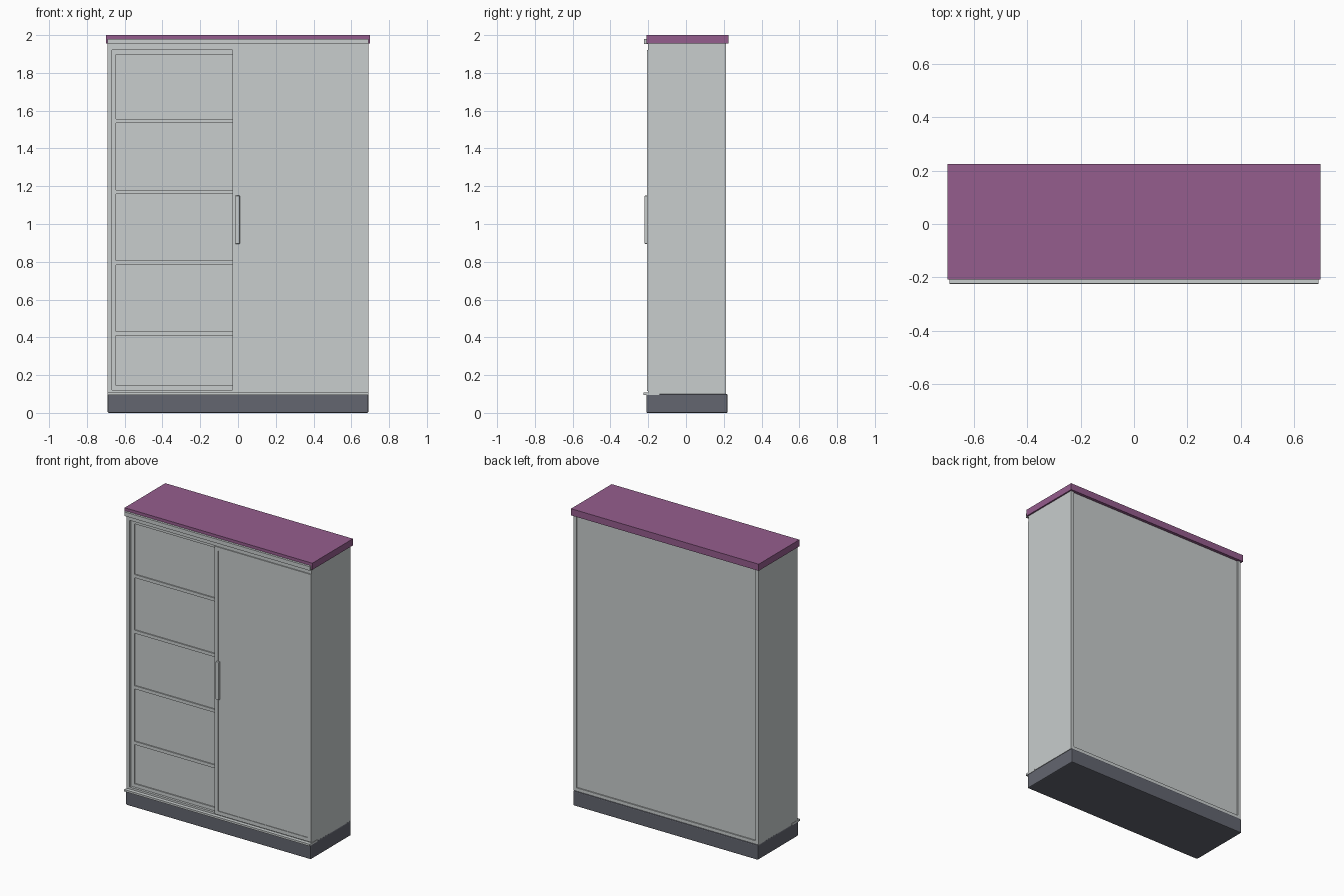
import bpy
import bmesh

cube = bpy.data.objects.get("Cube")
if cube:
    bpy.data.objects.remove(cube, do_unlink=True)


def material(name, rgb):
    m = bpy.data.materials.new(name)
    m.use_nodes = True
    m.diffuse_color = (*rgb, 1)
    m.node_tree.nodes["Principled BSDF"].inputs["Base Color"].default_value = (*rgb, 1)
    return m


grey = material("light grey", (0.58, 0.61, 0.61))
purple = material("purple", (0.30, 0.11, 0.27))
slate = material("dark slate", (0.125, 0.132, 0.16))


def box(name, x, y, z, mat, bevel=0):
    """Box from (min, max) ranges on each axis."""
    bm = bmesh.new()
    bmesh.ops.create_cube(bm, size=1)
    for v in bm.verts:
        v.co = [r[0] if c < 0 else r[1] for c, r in zip(v.co, (x, y, z))]
    mesh = bpy.data.meshes.new(name)
    bm.to_mesh(mesh)
    bm.free()
    mesh.materials.append(mat)
    ob = bpy.data.objects.new(name, mesh)
    bpy.context.collection.objects.link(ob)
    if bevel:
        mod = ob.modifiers.new("soft edges", "BEVEL")
        mod.width = bevel
        mod.segments = 2
    return ob


def framed_door(name, x, y, z, border, recess):
    """Door slab with stiles and rails standing proud of the panel."""
    back = (y[0] + recess, y[1])
    front = (y[0], y[0] + recess)
    inner = (x[0] + border, x[1] - border)
    box(name + "_panel", x, back, z, grey)
    box(name + "_stile_a", (x[0], inner[0]), front, z, grey)
    box(name + "_stile_b", (inner[1], x[1]), front, z, grey)
    box(name + "_bottom_rail", inner, front, (z[0], z[0] + border), grey)
    box(name + "_top_rail", inner, front, (z[1] - border, z[1]), grey)


# Plinth and top board
box("plinth", (-0.69, 0.69), (-0.21, 0.22), (0, 0.1), slate, 0.006)
box("top_board", (-0.7, 0.7), (-0.208, 0.225), (1.955, 2), purple)

# Carcass
for side, name in ((-1, "right_side"), (1, "left_side")):
    box(name, sorted((side * 0.69, side * 0.668)), (-0.2, 0.213), (0.1, 1.955), grey)
box("back_panel", (-0.668, 0.668), (0.19, 0.205), (0.1, 1.955), grey)
box("carcass_floor", (-0.668, 0.668), (-0.2, 0.213), (0.1, 0.122), grey)
box("carcass_ceiling", (-0.668, 0.668), (-0.2, 0.205), (1.92, 1.955), grey)

# Sliding tracks
box("top_track", (-0.692, 0.692), (-0.223, -0.2), (1.953, 1.98), grey)
box("bottom_track", (-0.692, 0.692), (-0.225, -0.14), (0.096, 0.109), grey)

# Inner door with thin cross bars
framed_door("inner_door", (-0.668, 0.02), (-0.184, -0.165), (0.122, 1.92), 0.023, 0.008)
for i in range(4):
    z = 0.42 + 0.375 * i
    box(f"cross_bar_{i + 1}", (-0.645, -0.003), (-0.184, -0.17), (z - 0.011, z + 0.011), grey)

# Outer door and its handle
framed_door("outer_door", (-0.03, 0.688), (-0.207, -0.19), (0.115, 1.92), 0.025, 0.004)
box("handle", (-0.014, 0.01), (-0.22, -0.203), (0.895, 1.15), grey, 0.003)
